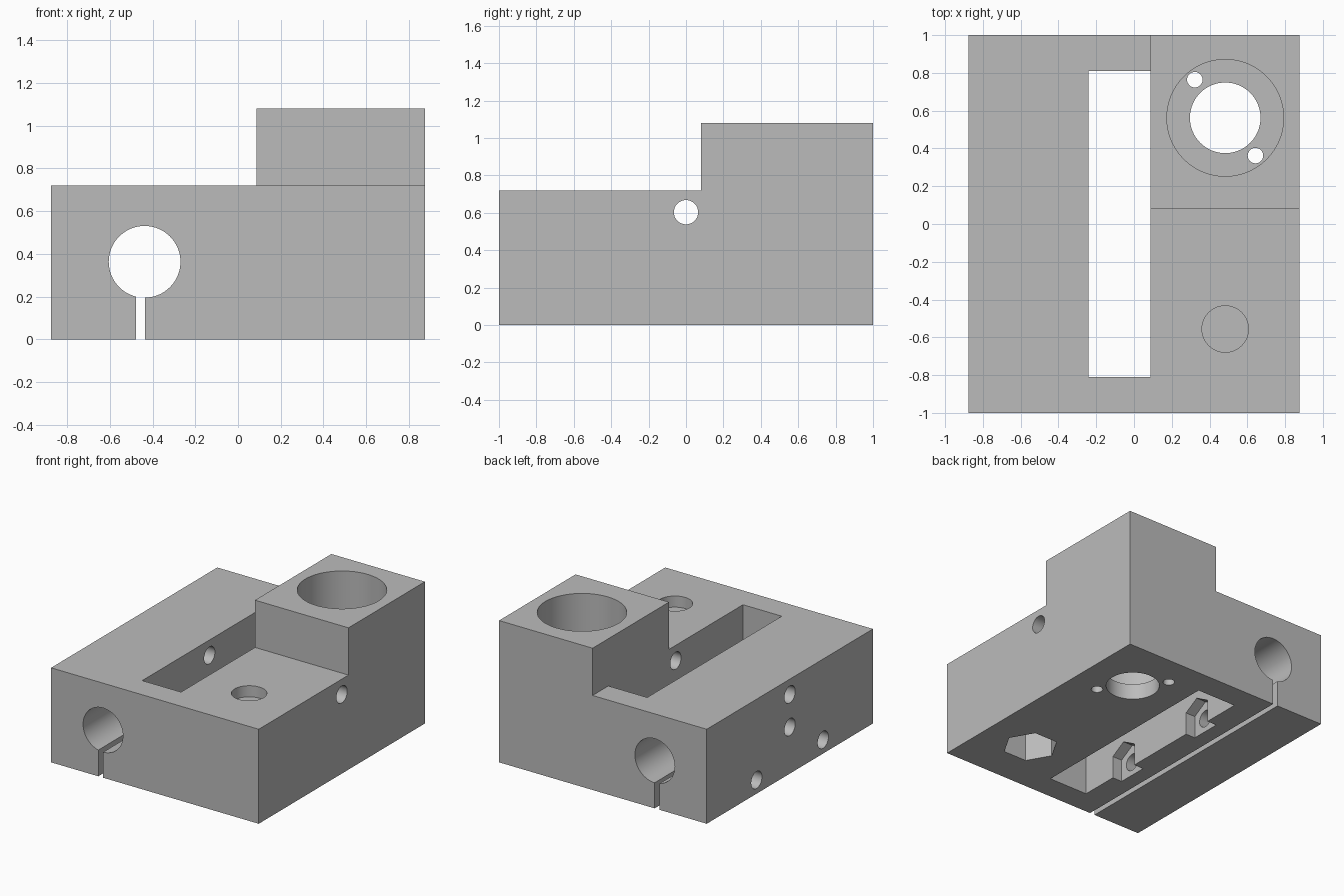
import bpy, bmesh, math
from mathutils import Vector

if "Cube" in bpy.data.objects:
    bpy.data.objects.remove(bpy.data.objects["Cube"])

grey = bpy.data.materials.new("plain_grey")
grey.diffuse_color = (0.5, 0.5, 0.5, 1)
grey.use_nodes = True
grey.node_tree.nodes["Principled BSDF"].inputs["Base Color"].default_value = grey.diffuse_color


def prism(name, points, axis, start, end):
    """Extrude a 2D outline along an axis: x takes (y,z), y takes (x,z), z takes (x,y)."""
    place = {"x": lambda a, b, t: (t, a, b),
             "y": lambda a, b, t: (a, t, b),
             "z": lambda a, b, t: (a, b, t)}[axis]
    bm = bmesh.new()
    face = bm.faces.new([bm.verts.new(place(a, b, start)) for a, b in points])
    ext = bmesh.ops.extrude_face_region(bm, geom=[face])
    moved = [v for v in ext["geom"] if isinstance(v, bmesh.types.BMVert)]
    bmesh.ops.translate(bm, verts=moved, vec=Vector(place(0, 0, end - start)))
    bmesh.ops.recalc_face_normals(bm, faces=bm.faces)
    mesh = bpy.data.meshes.new(name)
    bm.to_mesh(mesh)
    bm.free()
    mesh.materials.append(grey)
    obj = bpy.data.objects.new(name, mesh)
    bpy.context.collection.objects.link(obj)
    return obj


def ring(a, b, r, n=64):
    return [(a + r * math.cos(2 * math.pi * i / n), b + r * math.sin(2 * math.pi * i / n))
            for i in range(n)]


def rect(a0, a1, b0, b1):
    return [(a0, b0), (a1, b0), (a1, b1), (a0, b1)]


# Main block: stepped side outline with a tall rear part
body = prism("carriage_block", [(-1, 0), (1, 0), (1, 1.08), (0.08, 1.08), (0.08, 0.72), (-1, 0.72)],
             "x", -0.875, 0.875)


def cut(name, points, axis, start, end):
    cutter = prism(name, points, axis, start, end)
    mod = body.modifiers.new(name, "BOOLEAN")
    mod.operation, mod.solver, mod.object = "DIFFERENCE", "EXACT", cutter
    bpy.context.view_layer.objects.active = body
    bpy.ops.object.modifier_apply(modifier=name)
    bpy.data.objects.remove(cutter)


# Leave the tall part on the right only
cut("tower_side", rect(-2, 0.087, 0.72, 2), "y", -2, 2)
# Long central window
cut("belt_window", rect(-0.24, 0.087, -0.81, 0.81), "z", -1, 2)
# Rod bore and its clamping slit
cut("rod_bore", ring(-0.4375, 0.363, 0.168), "y", -2, 2)
cut("clamp_slit", rect(-0.477, -0.436, -1, 0.25), "y", -2, 2)
# Tower bearing seat, through hole and two screw holes
cut("bearing_seat", ring(0.483, 0.562, 0.309, 96), "z", 0.12, 2)
cut("tower_hole", ring(0.483, 0.562, 0.187), "z", -1, 2)
for x, y in ((0.322, 0.764), (0.643, 0.362)):
    cut("tower_screw_hole", ring(x, y, 0.041, 32), "z", -1, 2)
# Front screw hole over a hexagonal pocket, closed by a thin membrane
cut("front_screw_hole", ring(0.483, -0.556, 0.123, 48), "z", 0.635, 2)
cut("hex_pocket", ring(0.483, -0.556, 0.195, 6), "z", -1, 0.615)
# Cross hole through everything and set screw hole into the bore
cut("cross_hole", ring(0, 0.603, 0.065, 32), "x", -2, 2)
cut("set_screw_hole", ring(0, 0.355, 0.065, 32), "x", -2, -0.44)
# Clamp screw holes with nut pockets open at the bottom
for y in (-0.4, 0.4):
    cut("clamp_screw_hole", ring(y, 0.105, 0.065, 32), "x", -2, -0.1)
    cut("nut_pocket", [(y - 0.117, -1), (y + 0.117, -1), (y + 0.117, 0.172),
                       (y, 0.24), (y - 0.117, 0.172)], "x", -0.32, -0.1)

# Smooth hole walls, sharp edges elsewhere
bpy.ops.object.select_all(action="DESELECT")
body.select_set(True)
bpy.context.view_layer.objects.active = body
bpy.ops.object.shade_smooth_by_angle(angle=math.radians(30))
